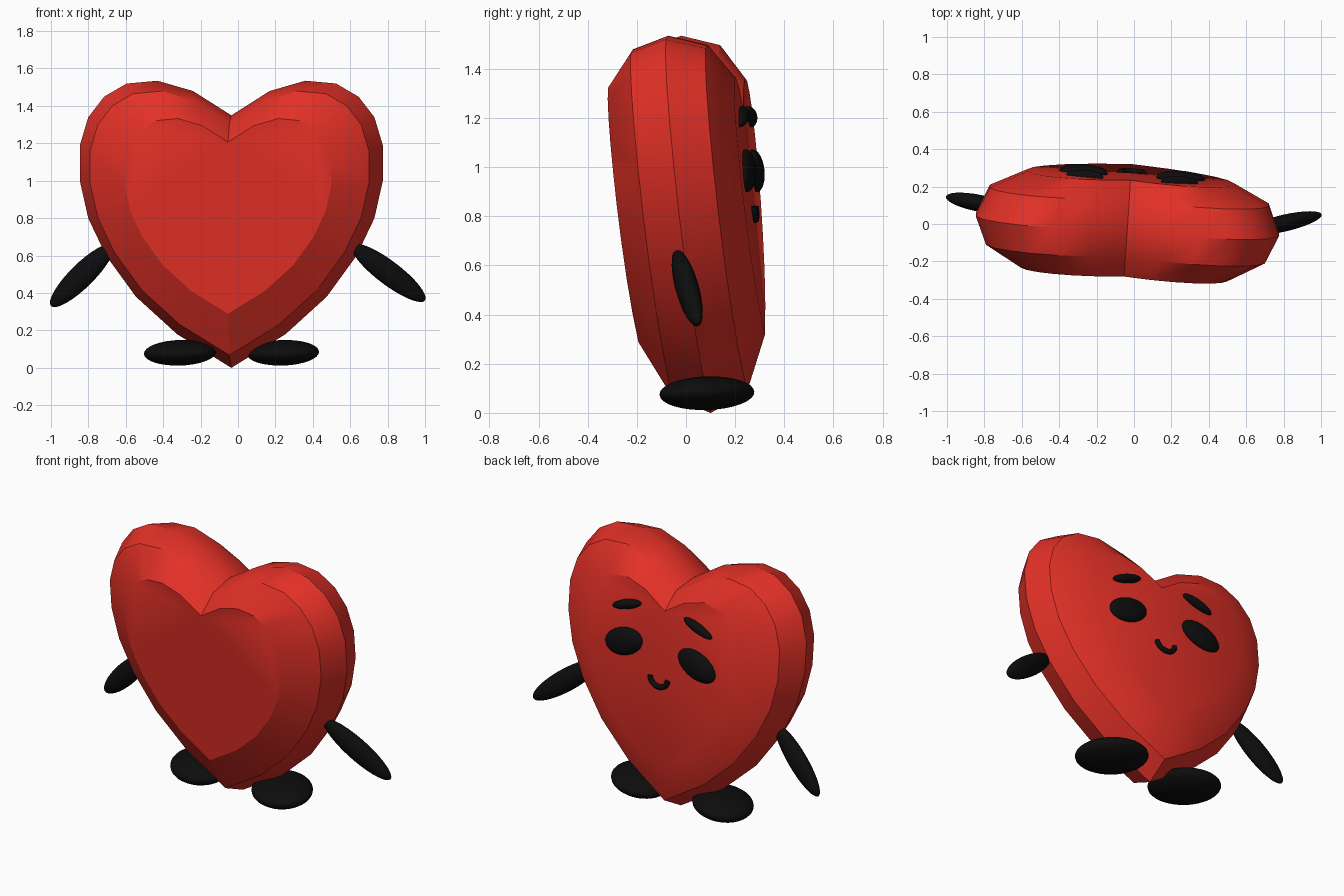
import bpy, bmesh, math
from mathutils import Vector

cube = bpy.data.objects.get("Cube")
if cube:
    bpy.data.objects.remove(cube, do_unlink=True)


def make_material(name, colour):
    mat = bpy.data.materials.new(name)
    mat.use_nodes = True
    mat.diffuse_color = colour
    bsdf = next(n for n in mat.node_tree.nodes if n.type == 'BSDF_PRINCIPLED')
    bsdf.inputs["Base Color"].default_value = colour
    bsdf.inputs["Roughness"].default_value = 0.6
    return mat


red = make_material("heart red", (0.76, 0.03, 0.02, 1))
black = make_material("soft black", (0.004, 0.004, 0.004, 1))
red.use_backface_culling = True

MID_X = -0.035          # the body sits slightly off centre
LEAN, YAW = 0.095, -0.067


def mid_y(x, z):
    """Depth of the leaning, slightly turned middle plane of the body."""
    return 0.11 - LEAN * z + YAW * (x - MID_X)


def ellipsoid(name, centre, radii, rotation=(0, 0, 0)):
    bpy.ops.mesh.primitive_uv_sphere_add(segments=32, ring_count=16, radius=1,
                                         location=centre, rotation=rotation)
    ob = bpy.context.object
    ob.name = name
    ob.scale = radii
    ob.data.materials.append(black)
    bpy.ops.object.shade_smooth()
    return ob


# Heart body: one outline repeated at five depths, smaller towards the caps
half = [(0, 1.35), (.205, 1.48), (.395, 1.535), (.56, 1.52), (.68, 1.45),
        (.765, 1.34), (.81, 1.19), (.81, 1.0), (.765, .8), (.67, .6),
        (.51, .38), (.29, .18), (0, 0)]
outline = half + [(-x, z) for x, z in half[-2:0:-1]]
sections = [(-.275, .68), (-.16, .92), (-.01, 1), (.145, .92), (.24, .68)]
CENTRE_Z = 0.95

bm = bmesh.new()
rings = []
for depth, size in sections:
    ring = []
    for px, pz in outline:
        x = MID_X + px * size
        z = CENTRE_Z + (pz - CENTRE_Z) * size
        ring.append(bm.verts.new((x - YAW * depth, mid_y(x, z) + depth,
                                  z + LEAN * depth * 0.6)))
    rings.append(ring)
count = len(outline)
for a, b in zip(rings, rings[1:]):
    for i in range(count):
        j = (i + 1) % count
        bm.faces.new((a[i], a[j], b[j], b[i]))
bm.faces.new(rings[0])
bm.faces.new(rings[-1])
bmesh.ops.recalc_face_normals(bm, faces=bm.faces)
# The shell is single sided and faces inwards
bmesh.ops.reverse_faces(bm, faces=bm.faces)
mesh = bpy.data.meshes.new("heart_body")
bm.to_mesh(mesh)
bm.free()
mesh.materials.append(red)
heart = bpy.data.objects.new("heart_body", mesh)
bpy.context.collection.objects.link(heart)
bpy.ops.object.select_all(action='DESELECT')
heart.select_set(True)
bpy.context.view_layer.objects.active = heart
bpy.ops.object.shade_smooth_by_angle(angle=math.radians(30))

# Arms: long ellipsoids from shoulder to tip
arms = {"left_arm": ((.61, -.04, .655), (1.0, .05, .36)),
        "right_arm": ((-.67, .08, .655), (-1.0, .145, .33))}
for name, (shoulder, tip) in arms.items():
    start, end = Vector(shoulder), Vector(tip)
    direction = end - start
    turn = direction.to_track_quat('X', 'Z').to_euler()
    ellipsoid(name, (start + end) / 2, (direction.length / 2, .045, .064), turn)

# Feet, eyes and brows on both sides
for side, sign in (("left", 1), ("right", -1)):
    ellipsoid(side + "_foot", (MID_X + sign * .275, .085, .08),
              (.215, .17, .068), (.06, 0, -math.pi / 4))
    for part, offset, z, radii in (("eye", .26, .985, (.135, .04, .08)),
                                   ("brow", .253, 1.205, (.105, .032, .028))):
        x = -.01 + sign * offset
        ellipsoid(side + "_" + part, (x, mid_y(x, z) + .247, z), radii,
                  (LEAN, sign * .33, YAW))

# Mouth: a small smiling tube
curve = bpy.data.curves.new("mouth", 'CURVE')
curve.dimensions = '3D'
curve.bevel_depth = 0.016
curve.bevel_resolution = 3
curve.use_fill_caps = True
steps = 12
spline = curve.splines.new('POLY')
spline.points.add(steps)
for i, point in enumerate(spline.points):
    angle = math.pi * (1 + i / steps)
    x = -.01 + .062 * math.cos(angle)
    z = .84 + .052 * math.sin(angle)
    point.co = (x, mid_y(x, z) + .248, z, 1)
curve.materials.append(black)
mouth = bpy.data.objects.new("mouth", curve)
bpy.context.collection.objects.link(mouth)
